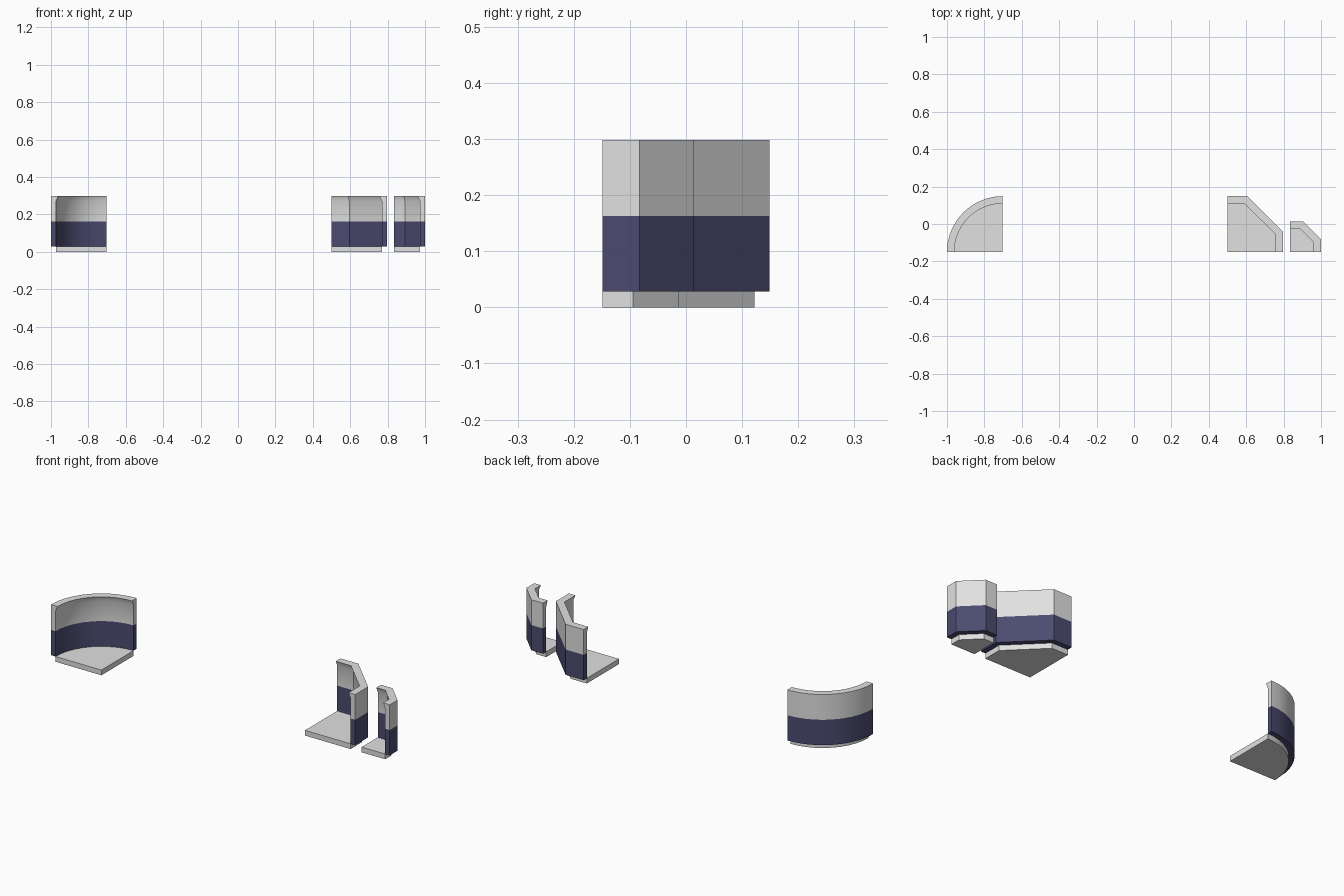
import bpy, bmesh, math
from mathutils import Vector

if "Cube" in bpy.data.objects:
    bpy.data.objects.remove(bpy.data.objects["Cube"])


def material(name, colour):
    m = bpy.data.materials.new(name)
    m.diffuse_color = (*colour, 1)
    m.use_nodes = True
    m.node_tree.nodes["Principled BSDF"].inputs["Base Color"].default_value = m.diffuse_color
    return m


GREY = material("light_grey", (0.75, 0.75, 0.75))
NAVY = material("navy_blue", (0.07, 0.07, 0.162))

THICK, LIP = 0.027, 0.039                    # wall thickness, lip depth at the top
FLOOR, STRIPE, NECK, TOP = 0.028, 0.163, 0.27, 0.298
FRONT, BACK = -0.149, 0.149


def inset(path, first, last, d):
    """Offset an open path inward by d with mitred joints and fixed end directions."""
    normals = []
    side = 1 if first.x < 0 else -1          # inward side of the travel direction
    for a, b in zip(path, path[1:]):
        t = (b - a).normalized()
        normals.append(Vector((-t.y, t.x)) * side)
    out = [path[0] + first * d]
    for p, n0, n1 in zip(path[1:-1], normals, normals[1:]):
        m = (n0 + n1).normalized()
        out.append(p + m * (d / m.dot(n0)))
    out.append(path[-1] + last * d)
    return out


def finish(bm, name, mats):
    bmesh.ops.recalc_face_normals(bm, faces=bm.faces[:])
    me = bpy.data.meshes.new(name)
    bm.to_mesh(me)
    bm.free()
    for m in mats:
        me.materials.append(m)
    ob = bpy.data.objects.new(name, me)
    bpy.context.collection.objects.link(ob)
    bpy.ops.object.select_all(action='DESELECT')
    ob.select_set(True)
    bpy.context.view_layer.objects.active = ob
    bpy.ops.object.shade_smooth_by_angle(angle=math.radians(25))


def corner(name, path, inner_x):
    """Corner wall swept along the path, plus the floor slab it encloses."""
    path = [Vector(p) for p in path]
    first = Vector((math.copysign(1, inner_x - path[0].x), 0))
    last = Vector((0, -1))
    inner = inset(path, first, last, THICK)
    lip = inset(path, first, last, LIP)

    # Wall: closed cross-section ring at every path point
    bm = bmesh.new()
    rings = []
    for o, i, l in zip(path, inner, lip):
        section = [(o, FLOOR), (o, STRIPE), (o, NECK), (o, TOP),
                   (l, TOP), (i, NECK), (i, STRIPE), (i, FLOOR)]
        rings.append([bm.verts.new((p.x, p.y, z)) for p, z in section])
    for a, b in zip(rings, rings[1:]):
        for k in range(8):
            j = (k + 1) % 8
            bm.faces.new((a[k], a[j], b[j], b[k]))
    for r in (rings[0], rings[-1]):          # cut ends
        for k in range(3):
            bm.faces.new((r[k], r[k + 1], r[6 - k], r[7 - k]))
    # Navy stripe on everything below the stripe height
    for f in bm.faces:
        f.material_index = int(f.calc_center_median().z < STRIPE - 0.001)
    finish(bm, name + "_wall", (GREY, NAVY))

    # Floor slab
    bm = bmesh.new()
    outline = inner + [Vector((inner_x, FRONT))]
    face = bm.faces.new([bm.verts.new((p.x, p.y, 0)) for p in outline])
    top = bmesh.ops.extrude_face_region(bm, geom=[face])["geom"]
    bmesh.ops.translate(bm, vec=(0, 0, FLOOR),
                        verts=[v for v in top if isinstance(v, bmesh.types.BMVert)])
    finish(bm, name + "_floor", (GREY,))


# Rounded corner (quarter circle)
R, N = BACK - FRONT, 10
arc = [(-1 + R - R * math.cos(t), FRONT + R * math.sin(t))
       for t in (math.pi / 2 * k / N for k in range(N + 1))]
corner("round_corner", arc, -1 + R)

# Large and small chamfered corners
corner("large_chamfered_corner",
       [(0.796, FRONT), (0.796, -0.04), (0.606, BACK), (0.5, BACK)], 0.5)
corner("small_chamfered_corner",
       [(1, FRONT), (1, -0.083), (0.903, 0.014), (0.834, 0.014)], 0.834)
